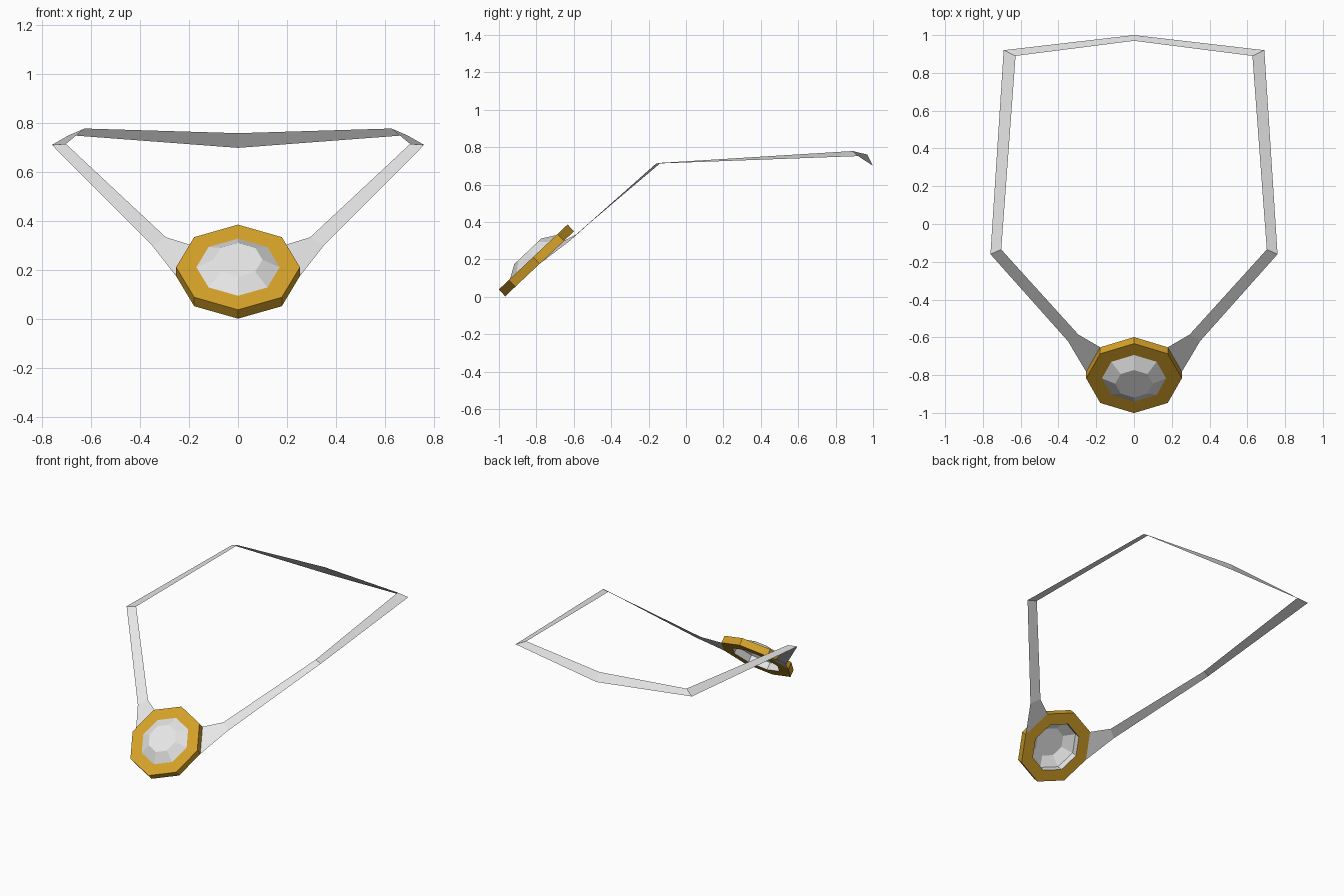
import bpy, bmesh, math
from mathutils import Matrix, Vector

if "Cube" in bpy.data.objects:
    bpy.data.objects.remove(bpy.data.objects["Cube"])


def make_material(name, color):
    m = bpy.data.materials.new(name)
    m.use_nodes = True
    m.diffuse_color = color
    m.node_tree.nodes["Principled BSDF"].inputs["Base Color"].default_value = color
    return m


gold = make_material("gold", (0.67, 0.36, 0.022, 1))
silver = make_material("pale_silver", (0.8, 0.8, 0.8, 1))

SIDES = 8
THICK = 0.05
# Pendant frame: local x across, local y up the tilted face, local z out of it
up = Vector((0, 0.727, 0.687)).normalized()
out = Vector((0, -up.z, up.y))
center = Vector((0, -0.817, 0.2125))
frame = Matrix((Vector((1, 0, 0)), up, out)).transposed().to_4x4()
frame.translation = center


def add_object(name, bm, mat):
    me = bpy.data.meshes.new(name)
    bm.to_mesh(me)
    bm.free()
    me.materials.append(mat)
    ob = bpy.data.objects.new(name, me)
    bpy.context.collection.objects.link(ob)
    return ob


def ring(bm, radius, z):
    step = math.tau / SIDES
    return [bm.verts.new(frame @ Vector((radius * math.cos(i * step),
                                         radius * math.sin(i * step), z)))
            for i in range(SIDES)]


def bridge(bm, a, b):
    for i in range(SIDES):
        j = (i + 1) % SIDES
        bm.faces.new((a[i], a[j], b[j], b[i]))


# Octagonal gold setting, open in the middle
R_OUT, R_IN = 0.253, 0.17
bm = bmesh.new()
loops = [ring(bm, R_IN, -THICK), ring(bm, R_OUT, -THICK),
         ring(bm, R_OUT, 0), ring(bm, R_IN, 0)]
for a, b in zip(loops, loops[1:]):
    bridge(bm, a, b)
bmesh.ops.recalc_face_normals(bm, faces=bm.faces)
add_object("pendant_setting", bm, gold)

# Faceted gem: hollow crown standing in the setting
bm = bmesh.new()
loops = [ring(bm, R_IN, -THICK), ring(bm, R_IN, 0), ring(bm, 0.1, 0.042)]
for a, b in zip(loops, loops[1:]):
    bridge(bm, a, b)
bm.faces.new(loops[-1])
add_object("gem", bm, silver)

# Flat necklace band: (inner, outer) edge points from the pendant to the nape
back = [frame @ Vector((R_OUT * math.cos(t), R_OUT * math.sin(t), -THICK))
        for t in (math.pi / 4, 0)]
pairs = [
    back,
    [(0.295, -0.585, 0.335), (0.35, -0.62, 0.30)],
    [(0.703, -0.135, 0.716), (0.76, -0.16, 0.712)],
    [(0.627, 0.89, 0.779), (0.69, 0.92, 0.752)],
    [(0, 0.97, 0.76), (0, 1.0, 0.70)],
]
bm = bmesh.new()
rows = [[bm.verts.new(p) for p in pair] for pair in pairs]
for (a, b), (c, d) in zip(rows, rows[1:]):
    bm.faces.new((a, b, d, c))
band = add_object("necklace_band", bm, silver)
mirror = band.modifiers.new("mirror", 'MIRROR')
mirror.use_axis = (True, False, False)
mirror.use_clip = True
